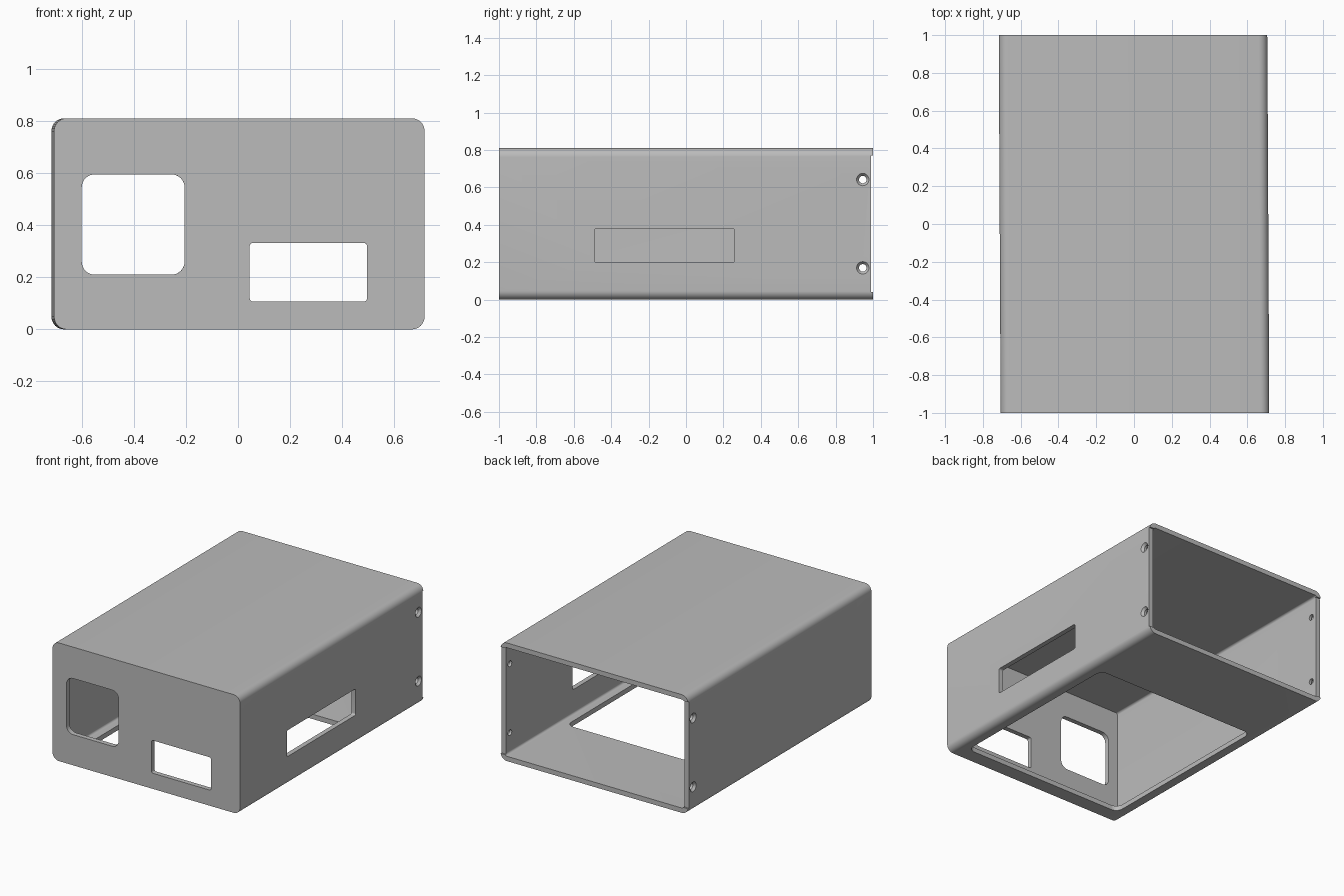
import bpy, bmesh
from math import sin, cos, pi, radians
from mathutils import Matrix

if "Cube" in bpy.data.objects:
    bpy.data.objects.remove(bpy.data.objects["Cube"], do_unlink=True)

HALF_W, HEIGHT, WALL = 0.711, 0.81, 0.033

grey = bpy.data.materials.new("sheet_grey")
grey.use_nodes = True
grey.diffuse_color = (0.5, 0.5, 0.5, 1)
grey.node_tree.nodes["Principled BSDF"].inputs["Base Color"].default_value = (0.5, 0.5, 0.5, 1)


def finish(name, bm):
    bmesh.ops.recalc_face_normals(bm, faces=bm.faces)
    mesh = bpy.data.meshes.new(name)
    bm.to_mesh(mesh)
    bm.free()
    obj = bpy.data.objects.new(name, mesh)
    bpy.context.collection.objects.link(obj)
    mesh.materials.append(grey)
    return obj


def rounded_prism(name, axis, u0, u1, v0, v1, r, w0, w1, steps=8):
    """Rounded rectangle in the plane across the axis, extruded from w0 to w1."""
    place = {"X": lambda u, v, w: (w, u, v),
             "Y": lambda u, v, w: (u, w, v),
             "Z": lambda u, v, w: (u, v, w)}[axis]
    corners = [(u1 - r, v1 - r), (u0 + r, v1 - r), (u0 + r, v0 + r), (u1 - r, v0 + r)]
    outline = []
    for i, (cu, cv) in enumerate(corners):
        for k in range(steps + 1):
            a = (i + k / steps) * pi / 2
            outline.append((cu + r * cos(a), cv + r * sin(a)))
    bm = bmesh.new()
    ends = [[bm.verts.new(place(u, v, w)) for u, v in outline] for w in (w0, w1)]
    for ring in ends:
        bm.faces.new(ring)
    n = len(outline)
    for i in range(n):
        j = (i + 1) % n
        bm.faces.new((ends[0][i], ends[0][j], ends[1][j], ends[1][i]))
    return finish(name, bm)


def side_cone(name, x, y, z, depth, r_inner, r_outer, side):
    """Cone lying along x, wide end facing away from the centre."""
    bm = bmesh.new()
    m = Matrix.Translation((side * x, y, z)) @ Matrix.Rotation(side * radians(90), 4, "Y")
    bmesh.ops.create_cone(bm, cap_ends=True, segments=32, radius1=r_inner,
                          radius2=r_outer, depth=depth, matrix=m)
    return finish(name, bm)


# Outer body of the enclosure
case = rounded_prism("enclosure", "Y", -HALF_W, HALF_W, 0, HEIGHT, 0.048, -1, 1)

cutters = [
    # Hollow inside, open at the back
    rounded_prism("cavity", "Y", -HALF_W + WALL, HALF_W - WALL, WALL, HEIGHT - WALL,
                  0.015, -1 + WALL, 1.2),
    # Front openings
    rounded_prism("square_window", "Y", -0.605, -0.21, 0.21, 0.595, 0.05, -1.1, -0.9),
    rounded_prism("socket_window", "Y", 0.04, 0.49, 0.107, 0.332, 0.012, -1.1, -0.9),
    # Slot in one side
    rounded_prism("side_slot", "X", -0.49, 0.26, 0.2, 0.38, 0.012, 0.6, 0.8),
    # Large opening in the floor
    rounded_prism("floor_opening", "Z", -0.62, 0.62, -0.9, 0.41, 0.05, -0.1, 0.1),
]
for side in (-1, 1):
    # Side walls end slightly short of the rear edge
    edge = sorted((side * (HALF_W - WALL - 0.005), side * 0.8))
    cutters.append(rounded_prism("rear_relief", "Y", *edge, 0.04, 0.77, 0.002, 0.99, 1.1))
    # Countersunk screw holes
    for z in (0.17, 0.642):
        cutters.append(side_cone("screw_hole", 0.7, 0.945, z, 0.2, 0.02, 0.02, side))
        cutters.append(side_cone("countersink", 0.706, 0.945, z, 0.036, 0.014, 0.044, side))

for cutter in cutters:
    cutter.hide_render = True
    mod = case.modifiers.new(cutter.name, "BOOLEAN")
    mod.operation = "DIFFERENCE"
    mod.solver = "EXACT"
    mod.object = cutter

# Bake the cuts and drop the cutters
bpy.context.view_layer.update()
baked = bpy.data.meshes.new_from_object(case.evaluated_get(bpy.context.evaluated_depsgraph_get()))
case.modifiers.clear()
case.data = baked
for cutter in cutters:
    bpy.data.objects.remove(cutter, do_unlink=True)

# Slight sideways lean of the body from front to back
for v in baked.vertices:
    v.co.x -= 0.005 * v.co.y

bpy.ops.object.select_all(action="DESELECT")
case.select_set(True)
bpy.context.view_layer.objects.active = case
bpy.ops.object.shade_smooth_by_angle(angle=radians(30))
